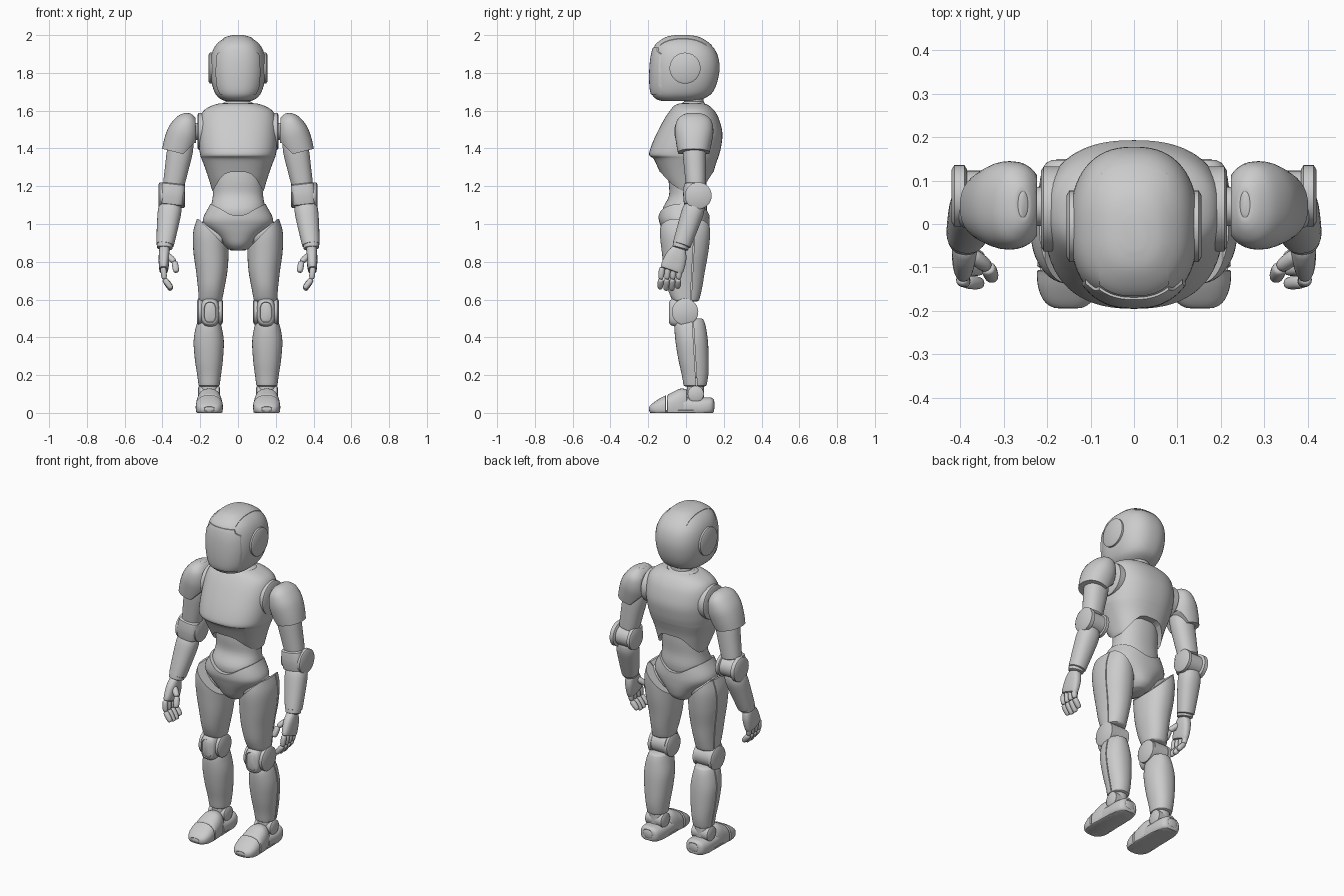
import bpy, bmesh, math
from mathutils import Vector

FZ = lambda a, b, h: Vector((a, b, h))   # sections stacked along z
FY = lambda a, b, h: Vector((a, h, b))   # along y
FX = lambda a, b, h: Vector((h, a, b))   # along x


def spline(rows, sub):
    out = []
    for i in range(len(rows) - 1):
        p = [rows[max(0, min(len(rows) - 1, i + k))] for k in (-1, 0, 1, 2)]
        for s in range(sub):
            t = s / sub
            out.append([b + .5 * t * (c - a + t * (2*a - 5*b + 4*c - d + t * (3*(b - c) + d - a)))
                        for a, b, c, d in zip(*p)])
    return out + [list(rows[-1])]


def make(name, verts, faces):
    bm = bmesh.new()
    vs = [bm.verts.new(v) for v in verts]
    for f in faces:
        bm.faces.new([vs[i] for i in f])
    bmesh.ops.recalc_face_normals(bm, faces=bm.faces)
    me = bpy.data.meshes.new(name)
    bm.to_mesh(me)
    bm.free()
    ob = bpy.data.objects.new(name, me)
    bpy.context.collection.objects.link(ob)
    return ob


def loft(name, rows, e=2.2, frame=FZ, sub=4, rim=.008, n=36, floor=False):
    """Rows are (height, centre a, centre b, radius a, radius b)."""
    R = spline(rows, sub)
    if rim:
        s = math.copysign(rim, R[-1][0] - R[0][0])
        a, z = list(R[0]), list(R[-1])
        R[0][0] += s * .6
        R[-1][0] -= s * .6
        for r in (a, z):
            r[3] -= rim
            r[4] -= rim
        R = [a] + R + [z]
    verts = []
    for h, ca, cb, ra, rb in R:
        for k in range(n):
            t = 2 * math.pi * k / n
            c, s = math.cos(t), math.sin(t)
            v = frame(ca + ra * math.copysign(abs(c) ** (2/e), c),
                      cb + rb * math.copysign(abs(s) ** (2/e), s), h)
            if floor:
                v.z = max(v.z, 0)
            verts.append(v)
    faces = [(i*n + k, i*n + (k+1) % n, i*n + n + (k+1) % n, i*n + n + k)
             for i in range(len(R) - 1) for k in range(n)]
    faces += [tuple(range(n)), tuple(range((len(R)-1)*n, len(R)*n))]
    return make(name, verts, faces)


def body(name, rows, **k):
    """Rows are (z, half width, front y, back y), centred on x."""
    return loft(name, [(z, 0, (f+b)/2, w, (b-f)/2) for z, w, f, b in rows], **k)


def leg(name, rows, **k):
    """Rows are (z, x inner, x outer, y front, y back)."""
    return loft(name, [(z, (i+o)/2, (f+b)/2, (o-i)/2, (b-f)/2) for z, i, o, f, b in rows], **k)


def limb(name, A, B, radii, **k):
    A, B = Vector(A), Vector(B)
    d = (B - A).normalized()
    x = (Vector((1, 0, 0)) - d * d.x).normalized()
    y = x.cross(d)
    L = (B - A).length
    rows = [(t * L, 0, 0, rx, ry) for t, rx, ry in radii]
    return loft(name, rows, frame=lambda a, b, h: A + x*a + y*b + d*h, **k)


def disc(name, x0, x1, y, z, r, rim=.01):
    return loft(name, [(x0, y, z, r, r), (x1, y, z, r, r)], e=2, frame=FX, sub=1, rim=rim)


def prism(pts, frame, lo, hi):
    n = len(pts)
    ob = make("cutter", [frame(a, b, h) for h in (lo, hi) for a, b in pts],
              [tuple(range(n)), tuple(range(n, 2*n))] +
              [(k, (k+1) % n, n + (k+1) % n, n + k) for k in range(n)])
    ob.hide_render = True
    return ob


def cut(ob, cutter, op='DIFFERENCE'):
    m = ob.modifiers.new("cut", 'BOOLEAN')
    m.operation, m.object, m.solver = op, cutter, 'EXACT'
    bpy.context.view_layer.objects.active = ob
    bpy.ops.object.modifier_apply(modifier=m.name)
    bpy.data.objects.remove(cutter)
    return ob


# Head with raised crown band and face visor
def head(name, g):
    return body(name, [(1.65-g, .06, -.12, .05), (1.66-g, .09, -.155-g, .085), (1.69, .12+g, -.182-g, .135+g),
        (1.75, .14+g, -.19-g, .165+g), (1.83, .148+g, -.189-g, .178+g), (1.9, .14+g, -.18-g, .165+g),
        (1.95, .115+g, -.16-g, .13+g), (1.985+g, .07, -.11, .075), (1.997+g, .025, -.06, .02)], e=2.4, rim=0, n=64)

head("head_shell", 0)
cut(head("crown_band", .003), prism([(-.08, 1.945), (.08, 1.945), (.08, 2.1), (-.08, 2.1)], FY, -.3, .3), 'INTERSECT')
visor = [(.08, 1.935), (.09, 1.915), (.112, 1.9), (.12, 1.8), (.112, 1.72), (.095, 1.685)]
cut(head("face_visor", .005), prism(visor + [(-x, z) for x, z in visor[::-1]], FY, -.3, -.08), 'INTERSECT')
loft("neck", [(1.57, 0, .045, .066, .055), (1.7, 0, .04, .062, .05)], sub=1, e=2)
loft("neck_collar", [(1.6, 0, .04, .1, .075), (1.648, 0, .04, .075, .058)], sub=1, e=2)

# Chest shell with arched lower opening
chest = body("chest", [(1.64, .09, -.03, .09), (1.628, .135, -.06, .12), (1.6, .182, -.085, .15),
    (1.555, .202, -.115, .175), (1.48, .208, -.155, .193), (1.41, .206, -.185, .186), (1.365, .2, -.195, .175),
    (1.345, .193, -.172, .168), (1.29, .172, -.145, .15), (1.23, .152, -.118, .138), (1.17, .135, -.08, .125)],
    e=2.4, n=64)
arch = [(-.16, 1.1), (-.125, 1.19), (-.095, 1.24), (-.07, 1.265), (-.04, 1.275)]
cut(chest, prism(arch + [(-x, z) for x, z in arch[::-1]], FY, -.4, .4))
body("abdomen", [(1.32, .13, -.09, .11), (1.23, .133, -.092, .11), (1.15, .133, -.09, .105),
    (1.07, .142, -.125, .11), (.98, .11, -.1, .09)], n=48)

# Pelvis with dipped waistline
pelvis = body("pelvis", [(1.13, .135, -.12, .11), (1.09, .155, -.14, .12), (1.03, .185, -.145, .125),
    (.99, .175, -.135, .125), (.94, .12, -.118, .12), (.89, .075, -.095, .105), (.86, .045, -.06, .07)], n=48)
dip = [(-.2, 1.16), (-.15, 1.11), (-.1, 1.085), (-.05, 1.055), (-.02, 1.045)]
cut(pelvis, prism(dip + [(-x, z) for x, z in dip[::-1]], FY, -.4, .4))

sides = []
# Ears and shoulders
sides.append(disc("ear_disc", .12, .155, -.005, 1.825, .082))
sides.append(disc("shoulder_socket", .15, .214, .035, 1.49, .098))
sides.append(disc("shoulder_axle", .19, .29, .04, 1.49, .045))
cap = limb("shoulder_cap", (.255, .045, 1.585), (.33, .04, 1.36),
    [(0, .012, .03), (.05, .035, .062), (.18, .062, .092), (.42, .083, .102), (.7, .086, .094), (1, .078, .08)], rim=.004)
cut(cap, prism([(.1, 1.43), (.23, 1.43), (.29, 1.37), (.45, 1.41), (.45, 1.2), (.1, 1.2)], FY, -.3, .4))
cut(cap, prism([(.1, 1.3), (.222, 1.3), (.225, 1.7), (.1, 1.7)], FY, -.3, .4))
sides.append(cap)

# Arms
sides.append(limb("upper_arm", (.29, .04, 1.48), (.342, .052, 1.2),
    [(0, .055, .055), (.3, .068, .062), (.7, .062, .057), (1, .056, .052)]))
sides.append(disc("elbow_core", .3, .4, .065, 1.15, .058))
sides.append(disc("elbow_outer_disc", .385, .42, .065, 1.15, .071))
sides.append(disc("elbow_inner_disc", .28, .31, .065, 1.15, .066))
sides.append(limb("elbow_guard", (.34, .035, 1.215), (.353, .035, 1.1), [(0, .06, .045), (.5, .066, .05), (1, .06, .045)], e=3))
sides.append(limb("forearm", (.355, .055, 1.12), (.387, -.024, .885),
    [(0, .05, .045), (.2, .062, .058), (.55, .057, .055), (1, .046, .048)]))
sides.append(limb("wrist_cuff", (.385, -.02, .91), (.389, -.032, .868), [(0, .043, .045), (1, .041, .042)]))

# Hands
sides.append(limb("palm", (.389, -.035, .875), (.394, -.078, .752),
    [(0, .026, .035), (.35, .029, .055), (.8, .026, .062), (1, .021, .058)], e=2.6))
def finger(name, pts, r):
    for k in range(2):
        sides.append(limb(f"{name}_{k+1}", pts[k], pts[k+1],
            [(0, r*.8, r*.8), (.25, r, r), (.75, r*.95, r*.95), (1, r*.7, r*.7)], rim=.004, sub=2, n=16))
for i in range(4):
    y, s = -.127 + .031*i, (.008, 0, 0, .012)[i]
    finger(f"finger_{i+1}", [(.396, y, .77), (.39, y - .006, .708), (.352, y - .01, .65 + s)], .0155)
finger("thumb", [(.375, -.07, .835), (.336, -.1, .8), (.326, -.125, .745)], .017)

# Thighs, cut diagonally along the hip line and split by a side seam
thigh = leg("thigh", [(1.07, .13, .2, -.1, .1), (1.02, .08, .22, -.13, .122), (.95, .055, .238, -.138, .128),
    (.85, .05, .236, -.128, .118), (.75, .056, .222, -.115, .1), (.66, .072, .212, -.098, .085), (.59, .085, .207, -.07, .068)], n=48)
cut(thigh, prism([(-.1, .75), (.035, .85), (.205, 1.025), (.3, 1.03), (.3, 1.3), (-.1, 1.3)], FY, -.4, .4))
cut(thigh, prism([(.02, .55), (.025, .55), (.055, 1.1), (.05, 1.1)], FX, .18, .4))
sides.append(thigh)
sides.append(disc("hip_joint", .08, .19, 0, .945, .075))

# Knees
sides.append(disc("knee_core", .095, .2, 0, .54, .062))
sides.append(disc("knee_outer_disc", .185, .216, -.005, .535, .07))
sides.append(disc("knee_inner_disc", .08, .11, -.005, .535, .066))
sides.append(loft("knee_pad", [(-.09, .148, .532, .03, .052), (-.082, .148, .532, .042, .066),
    (-.055, .148, .534, .049, .077), (-.01, .148, .534, .05, .079)], e=2.8, frame=FY))

# Shins with a side seam
shin = leg("shin", [(.5, .1, .205, -.045, .09), (.46, .088, .222, -.06, .104), (.38, .075, .235, -.056, .116),
    (.28, .08, .228, -.04, .12), (.2, .09, .216, -.022, .118), (.14, .098, .208, -.012, .108)], n=48)
cut(shin, prism([(.026, .6), (.032, .6), (.062, .1), (.056, .1)], FX, .16, .4))
sides.append(shin)

# Ankles and feet
sides.append(disc("ankle_disc", .095, .212, .052, .1, .043))
sides.append(limb("ankle_post", (.152, .05, .19), (.152, .05, .06), [(0, .045, .045), (1, .045, .045)]))
sides.append(loft("heel", [(.15, .152, .04, .03, .025), (.135, .152, .035, .055, .045), (.09, .152, .03, .066, .052),
    (.03, .152, .03, .067, .05), (-.015, .152, .03, .066, .055)], frame=FY, e=2.5, rim=.005, floor=True))
sides.append(loft("instep", [(.005, .152, .04, .058, .085), (-.03, .152, .04, .066, .088), (-.07, .152, .035, .07, .075),
    (-.1, .152, .03, .071, .064)], frame=FY, e=2.5, rim=.005, floor=True))
sides.append(loft("toe_cap", [(-.106, .152, .03, .072, .064), (-.14, .152, .026, .07, .05), (-.17, .152, .022, .06, .034),
    (-.187, .152, .02, .045, .022), (-.195, .152, .02, .026, .012)], frame=FY, e=2.5, rim=.004, floor=True))
sides.append(leg("sole", [(0, .088, .216, -.185, .138), (.016, .085, .219, -.19, .143)], sub=1, e=3.2, rim=.004))

# Mirror the limbs and smooth everything
for ob in sides:
    ob.modifiers.new("mirror", 'MIRROR').use_mirror_merge = False
bpy.ops.object.select_all(action='SELECT')
bpy.context.view_layer.objects.active = chest
bpy.ops.object.shade_smooth_by_angle(angle=math.radians(38))
